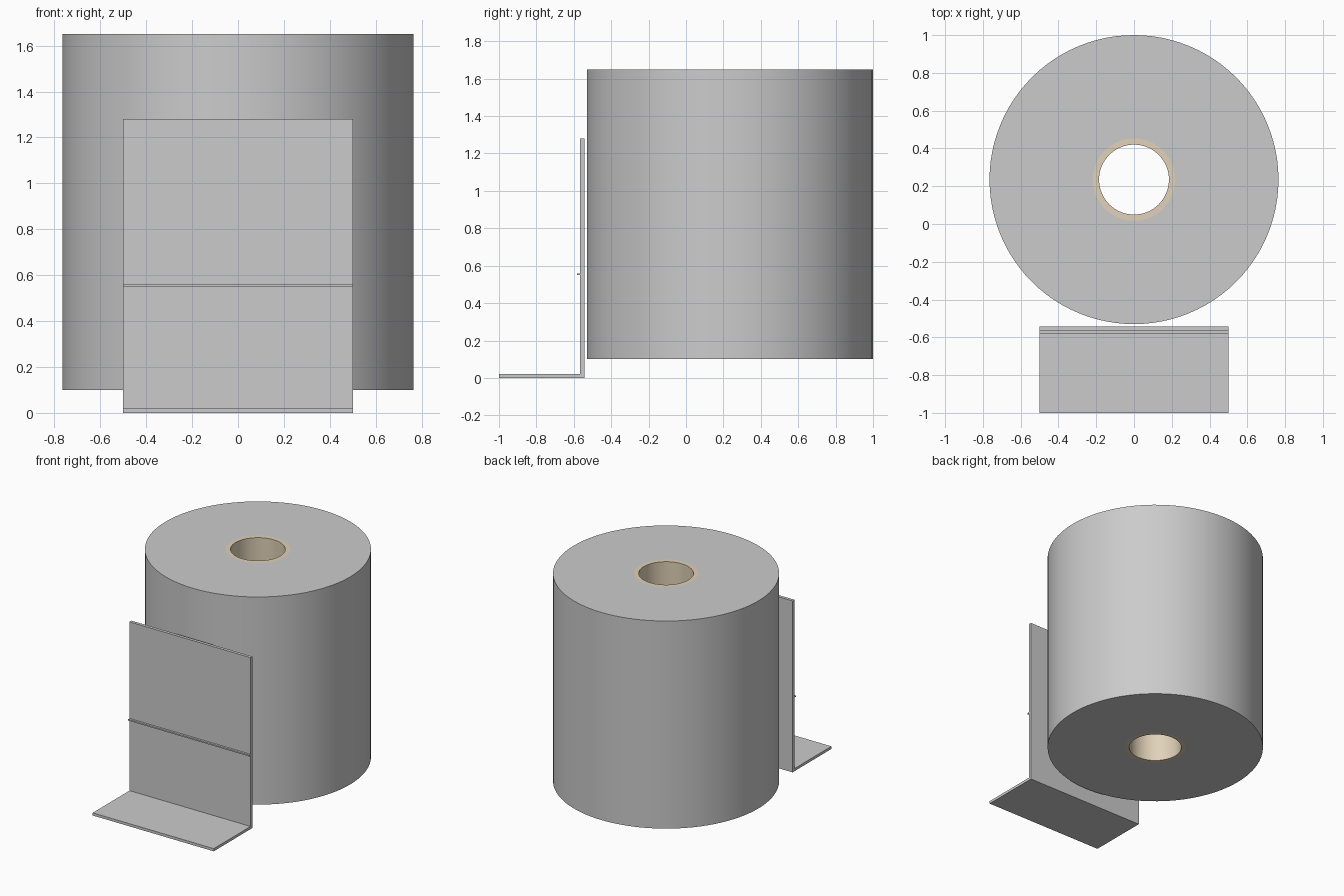
import bpy, bmesh, math

if "Cube" in bpy.data.objects:
    bpy.data.objects.remove(bpy.data.objects["Cube"])

SEG = 96
ROLL_Y = 0.235


def finish(name, bm, angle=30, color=None):
    bmesh.ops.recalc_face_normals(bm, faces=bm.faces)
    mesh = bpy.data.meshes.new(name)
    bm.to_mesh(mesh)
    bm.free()
    obj = bpy.data.objects.new(name, mesh)
    bpy.context.collection.objects.link(obj)
    bpy.ops.object.select_all(action='DESELECT')
    obj.select_set(True)
    bpy.context.view_layer.objects.active = obj
    bpy.ops.object.shade_smooth_by_angle(angle=math.radians(angle))
    if color:
        mat = bpy.data.materials.new(name + "_material")
        mat.diffuse_color = color
        mat.use_nodes = True
        mat.node_tree.nodes["Principled BSDF"].inputs["Base Color"].default_value = mat.diffuse_color
        mesh.materials.append(mat)
    return obj


def tube(name, r_in, r_out, z0, z1, color=None):
    """Hollow cylinder: a rectangular section swept around the roll axis."""
    bm = bmesh.new()
    section = [(r_in, z0), (r_out, z0), (r_out, z1), (r_in, z1)]
    rings = []
    for i in range(SEG):
        a = 2 * math.pi * i / SEG
        rings.append([bm.verts.new((r * math.cos(a), ROLL_Y + r * math.sin(a), z))
                      for r, z in section])
    for i in range(SEG):
        a, b = rings[i], rings[(i + 1) % SEG]
        for j in range(4):
            k = (j + 1) % 4
            bm.faces.new((a[j], b[j], b[k], a[k]))
    return finish(name, bm, color=color)


def extrude_x(name, profile, half_width):
    """Extrude a (y, z) outline across the width."""
    bm = bmesh.new()
    face = bm.faces.new([bm.verts.new((-half_width, y, z)) for y, z in profile])
    ext = bmesh.ops.extrude_face_region(bm, geom=[face])
    verts = [g for g in ext['geom'] if isinstance(g, bmesh.types.BMVert)]
    bmesh.ops.translate(bm, verts=verts, vec=(2 * half_width, 0, 0))
    return finish(name, bm)


# Wound paper and cardboard core
tube("paper_roll", 0.218, 0.765, 0.10, 1.65)
tube("cardboard_core", 0.185, 0.218, 0.10, 1.65, color=(0.75, 0.64, 0.48, 1))

# Loose sheet hanging down and folded forward on the ground
extrude_x("hanging_sheet",
          [(-1.0, 0.0), (-0.543, 0.0), (-0.543, 1.28),
           (-0.566, 1.28), (-0.566, 0.02), (-1.0, 0.02)], 0.5)

# Raised tear line across the sheet
extrude_x("tear_line",
          [(-0.582, 0.549), (-0.56, 0.549), (-0.56, 0.559), (-0.582, 0.559)], 0.5)
